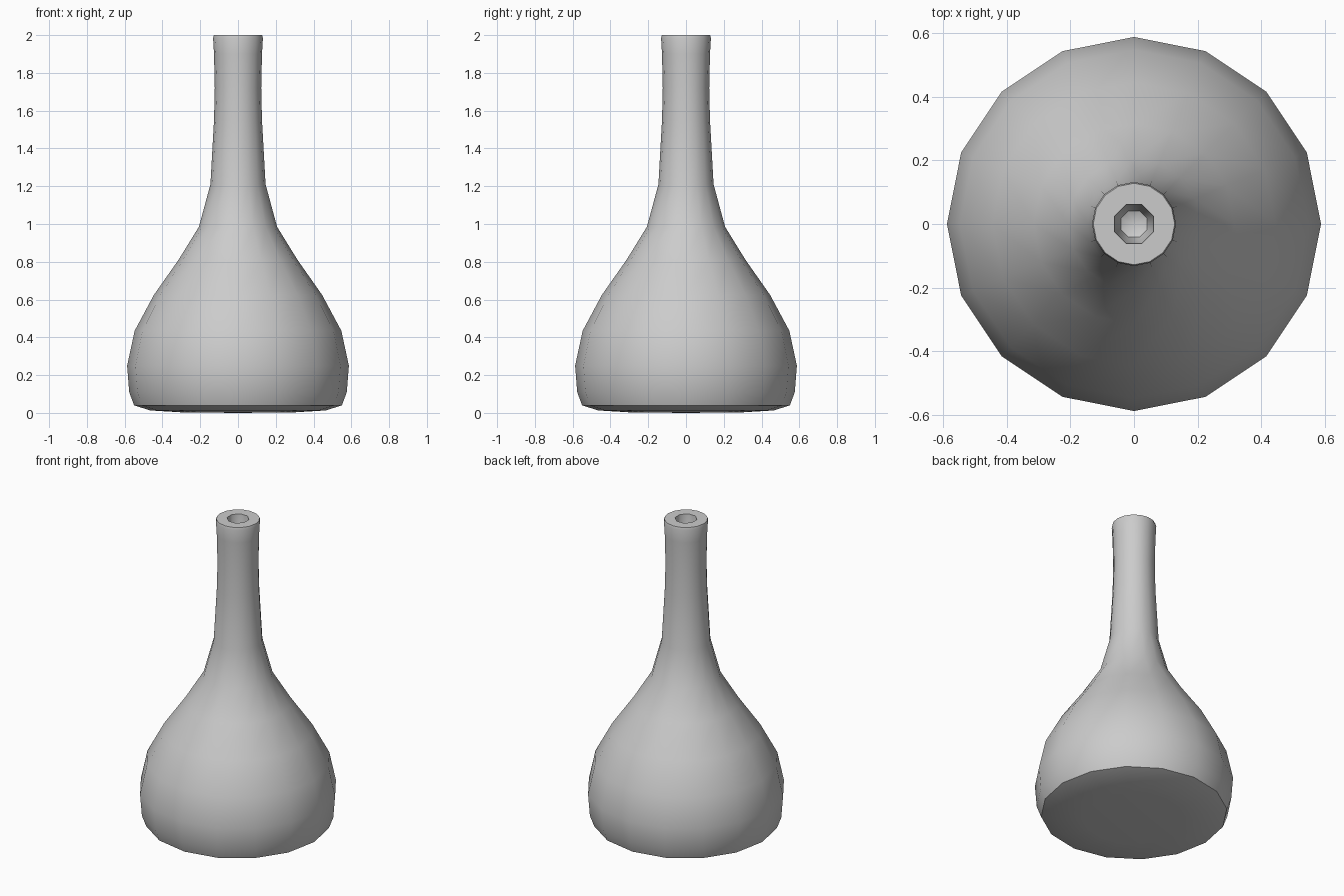
import bpy, bmesh
from math import cos, sin, pi, radians

if "Cube" in bpy.data.objects:
    bpy.data.objects.remove(bpy.data.objects["Cube"])

SIDES = 16

# Outer silhouette (radius, height), from base to lip
outer = [(0.30, 0.003), (0.465, 0.013), (0.55, 0.04), (0.576, 0.11), (0.587, 0.25),
         (0.547, 0.435), (0.445, 0.625), (0.315, 0.81), (0.207, 0.985),
         (0.146, 1.21), (0.127, 1.55), (0.123, 1.72), (0.127, 1.90), (0.132, 1.985),
         (0.128, 2.0)]
# Octagonal bore in the neck, from mouth down
bore = [(0.066, 2.0), (0.062, 1.94), (0.045, 1.87)]

bm = bmesh.new()


def ring(r, z, octagonal=False):
    verts = []
    for i in range(SIDES):
        a = 2 * pi * i / SIDES
        k = cos(pi / 8) if octagonal and i % 2 == 0 else 1.0
        verts.append(bm.verts.new((r * k * cos(a), r * k * sin(a), z)))
    return verts


rings = [ring(r, z) for r, z in outer] + [ring(r, z, True) for r, z in bore]
for lo, hi in zip(rings, rings[1:]):
    for i in range(SIDES):
        j = (i + 1) % SIDES
        bm.faces.new((lo[i], lo[j], hi[j], hi[i]))

# Close the base and the bottom of the bore with fans
for end, z in ((rings[0], 0.0), (rings[-1], 1.85)):
    tip = bm.verts.new((0, 0, z))
    for i in range(SIDES):
        bm.faces.new((end[i], end[(i + 1) % SIDES], tip))

bmesh.ops.recalc_face_normals(bm, faces=bm.faces[:])
mesh = bpy.data.meshes.new("flask")
bm.to_mesh(mesh)
bm.free()

flask = bpy.data.objects.new("flask", mesh)
bpy.context.collection.objects.link(flask)
bpy.context.view_layer.objects.active = flask
flask.select_set(True)
bpy.ops.object.shade_smooth_by_angle(angle=radians(50))
